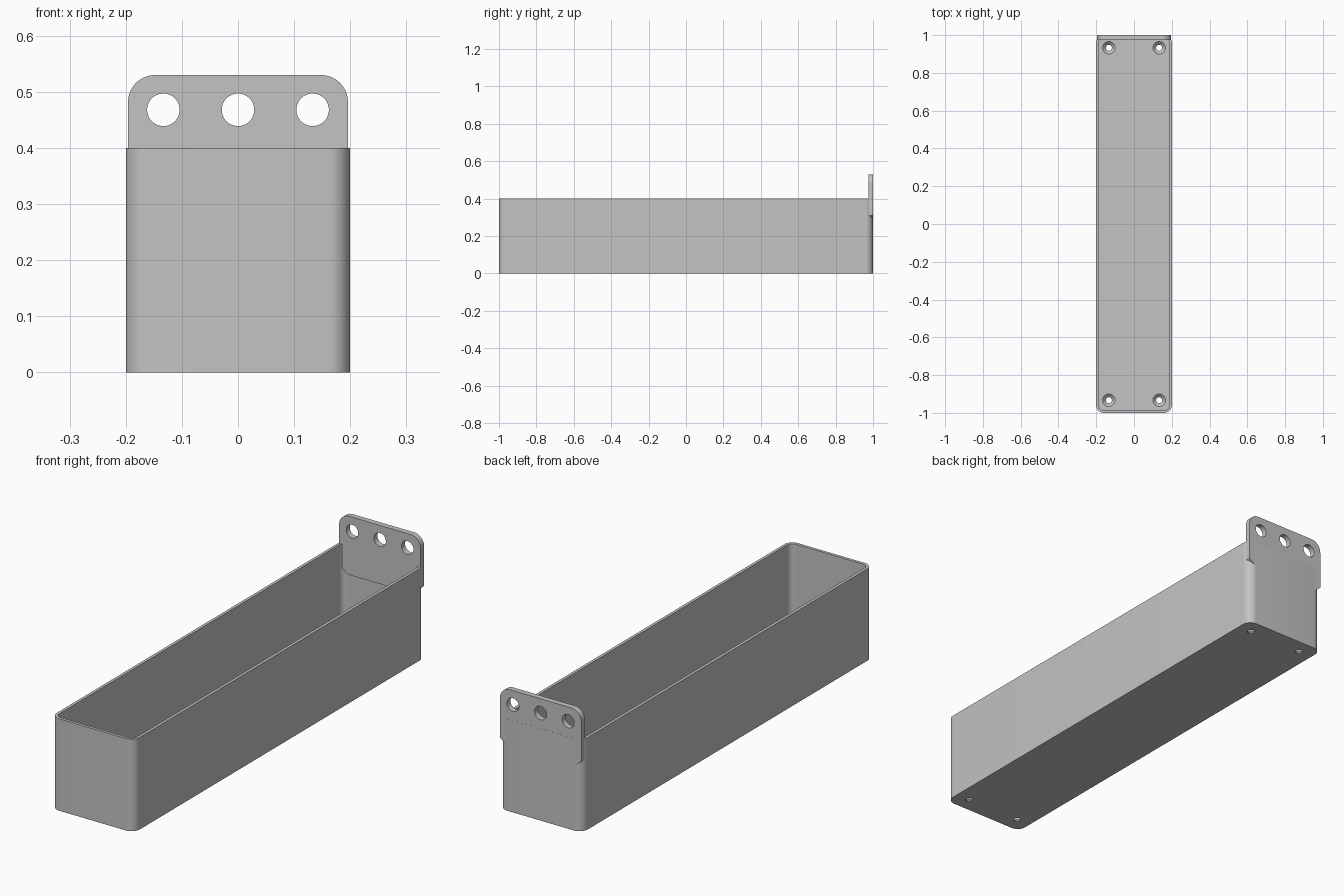
import bpy
import bmesh
from math import sin, cos, pi, radians

old = bpy.data.objects.get("Cube")
if old:
    bpy.data.objects.remove(old, do_unlink=True)

grey = bpy.data.materials.new("plain grey")
grey.use_nodes = True
grey.diffuse_color = (0.55, 0.55, 0.55, 1)
grey.node_tree.nodes["Principled BSDF"].inputs["Base Color"].default_value = grey.diffuse_color

WALL, FLOOR, RADIUS = 0.013, 0.02, 0.04
HALF_W, HALF_L, HEIGHT = 0.2, 1.0, 0.4
HOLE_X = 0.133


def arc(cx, cy, r, start, steps=10):
    """Quarter circle of points starting at the given quarter turn."""
    return [(cx + r * cos((start + i / steps) * pi / 2),
             cy + r * sin((start + i / steps) * pi / 2)) for i in range(steps + 1)]


def rounded_rect(hx, hy, r):
    x, y = hx - r, hy - r
    return arc(x, y, r, 0) + arc(-x, y, r, 1) + arc(-x, -y, r, 2) + arc(x, -y, r, 3)


def make_object(name, bm):
    bmesh.ops.recalc_face_normals(bm, faces=bm.faces)
    mesh = bpy.data.meshes.new(name)
    bm.to_mesh(mesh)
    bm.free()
    mesh.materials.append(grey)
    obj = bpy.data.objects.new(name, mesh)
    bpy.context.collection.objects.link(obj)
    return obj


def bridge(bm, a, b):
    n = len(a)
    for i in range(n):
        bm.faces.new((a[i], a[(i + 1) % n], b[(i + 1) % n], b[i]))


def cut(obj, cutter):
    mod = obj.modifiers.new(cutter.name, 'BOOLEAN')
    mod.operation, mod.solver, mod.object = 'DIFFERENCE', 'EXACT', cutter
    bpy.ops.object.select_all(action='DESELECT')
    bpy.context.view_layer.objects.active = obj
    obj.select_set(True)
    bpy.ops.object.modifier_apply(modifier=mod.name)
    bpy.data.objects.remove(cutter, do_unlink=True)


def smooth(obj):
    bpy.ops.object.select_all(action='DESELECT')
    bpy.context.view_layer.objects.active = obj
    obj.select_set(True)
    bpy.ops.object.shade_smooth_by_angle(angle=radians(30))


# Open tray: outer shell, rim, inner shell and floor
bm = bmesh.new()
outer = rounded_rect(HALF_W, HALF_L, RADIUS)
inner = rounded_rect(HALF_W - WALL, HALF_L - WALL, RADIUS - WALL)
rings = [[bm.verts.new((x, y, z)) for x, y in pts]
         for pts, z in ((outer, 0), (outer, HEIGHT), (inner, HEIGHT), (inner, FLOOR))]
for a, b in zip(rings, rings[1:]):
    bridge(bm, a, b)
bm.faces.new(rings[0])
bm.faces.new(rings[-1])
tray = make_object("tray", bm)

# Countersunk screw holes near the floor corners
bm = bmesh.new()
profile = ((0.016, -0.02), (0.016, 0.004), (0.033, FLOOR), (0.033, 0.04))
for sx in (-1, 1):
    for sy in (-1, 1):
        loops = [[bm.verts.new((sx * HOLE_X + r * cos(i * pi / 16),
                                sy * 0.933 + r * sin(i * pi / 16), z)) for i in range(32)]
                 for r, z in profile]
        for a, b in zip(loops, loops[1:]):
            bridge(bm, a, b)
        bm.faces.new(loops[0])
        bm.faces.new(loops[-1])
cut(tray, make_object("screw_hole_cutter", bm))
smooth(tray)

# Hanging plate: rounded top corners, lower corners tapering into the tray
W, TOP, R = 0.196, 0.53, 0.048
outline = (arc(W - R, TOP - R, R, 0) + arc(R - W, TOP - R, R, 1)
           + [(-W, 0.31), (-0.156, 0.275), (0.156, 0.275), (W, 0.31)])
bm = bmesh.new()
front, back = [[bm.verts.new((x, y, z)) for x, z in outline] for y in (0.975, 0.9996)]
bridge(bm, front, back)
bm.faces.new(front)
bm.faces.new(back)
plate = make_object("hanging_plate", bm)

# Row of three hanging holes
bm = bmesh.new()
for x in (-HOLE_X, 0, HOLE_X):
    loops = [[bm.verts.new((x + 0.029 * cos(i * pi / 20), y, 0.468 + 0.029 * sin(i * pi / 20)))
              for i in range(40)] for y in (0.9, 1.1)]
    bridge(bm, *loops)
    bm.faces.new(loops[0])
    bm.faces.new(loops[1])
cut(plate, make_object("hanging_hole_cutter", bm))
smooth(plate)
